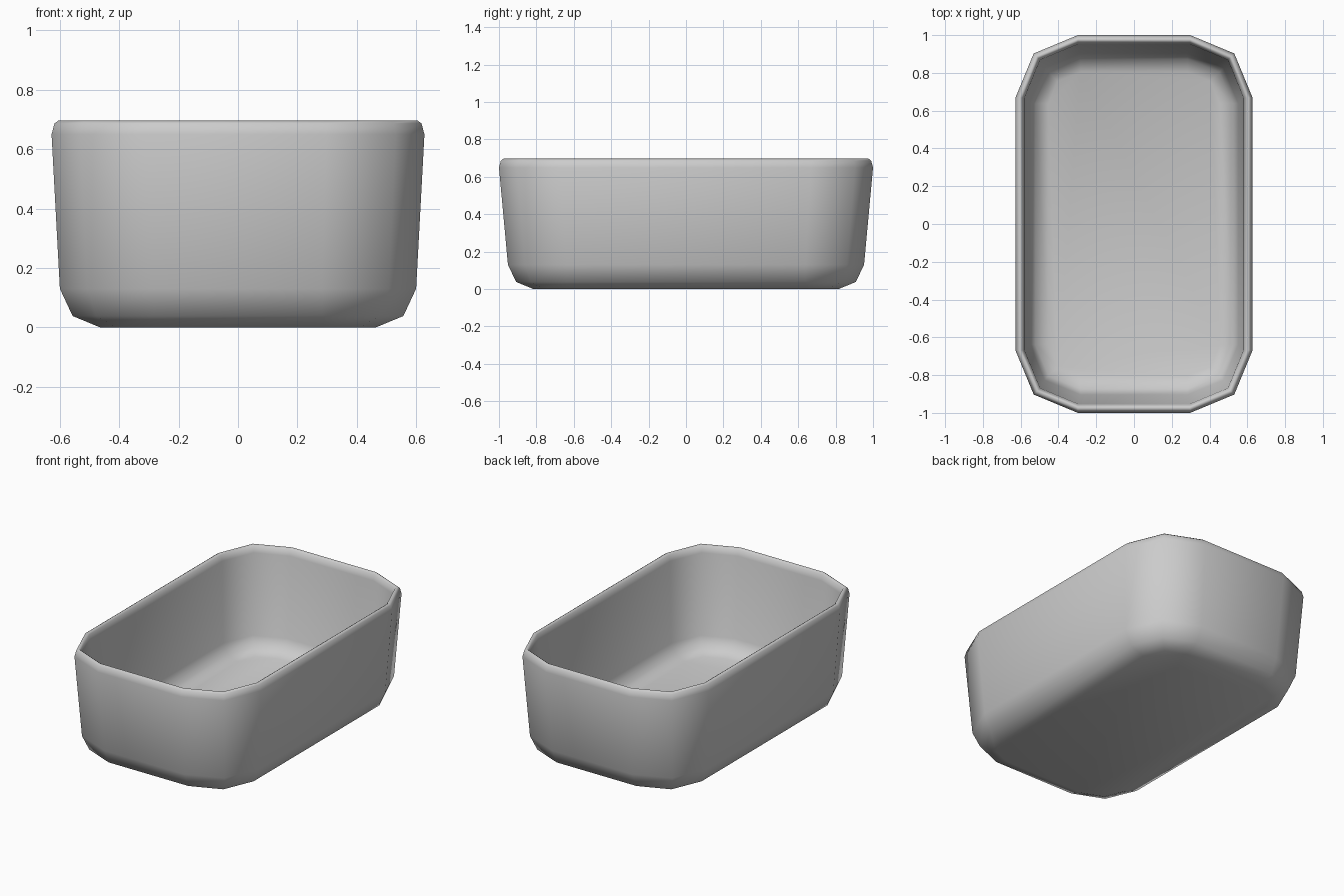
import bpy, bmesh, math

if "Cube" in bpy.data.objects:
    bpy.data.objects.remove(bpy.data.objects["Cube"])

# Profile rings from outer base, over the rim, to the inner floor:
# half width, half depth, height, corner centre scale
RINGS = [
    (0.465, 0.815, 0.00, 0.955),
    (0.557, 0.908, 0.038, 0.955),
    (0.600, 0.952, 0.13, 0.955),
    (0.628, 1.000, 0.65, 1.0),
    (0.618, 0.990, 0.687, 1.0),
    (0.604, 0.976, 0.697, 1.0),
    (0.590, 0.962, 0.687, 1.0),
    (0.580, 0.952, 0.65, 1.0),
    (0.552, 0.904, 0.142, 0.955),
    (0.522, 0.873, 0.078, 0.955),
    (0.455, 0.805, 0.05, 0.955),
]


def add_ring(bm, hx, hy, z, s):
    """Rounded rectangle with two-segment corners."""
    cx, cy = 0.297 * s, 0.668 * s
    verts = []
    for q, (sx, sy) in enumerate([(1, 1), (-1, 1), (-1, -1), (1, -1)]):
        for k in range(3):
            a = math.radians(90 * q + 45 * k)
            x = sx * cx + (hx - cx) * math.cos(a)
            y = sy * cy + (hy - cy) * math.sin(a)
            verts.append(bm.verts.new((x, y, z)))
    return verts


# Tub shell
bm = bmesh.new()
loops = [add_ring(bm, *r) for r in RINGS]
for lo, hi in zip(loops, loops[1:]):
    n = len(lo)
    for i in range(n):
        j = (i + 1) % n
        bm.faces.new((lo[i], lo[j], hi[j], hi[i]))

# Underside and inner floor
bm.faces.new(loops[0][::-1])
bm.faces.new(loops[-1])
bmesh.ops.recalc_face_normals(bm, faces=bm.faces)
for f in bm.faces:
    f.smooth = True

mesh = bpy.data.meshes.new("tub")
bm.to_mesh(mesh)
bm.free()
tub = bpy.data.objects.new("tub", mesh)
bpy.context.collection.objects.link(tub)
